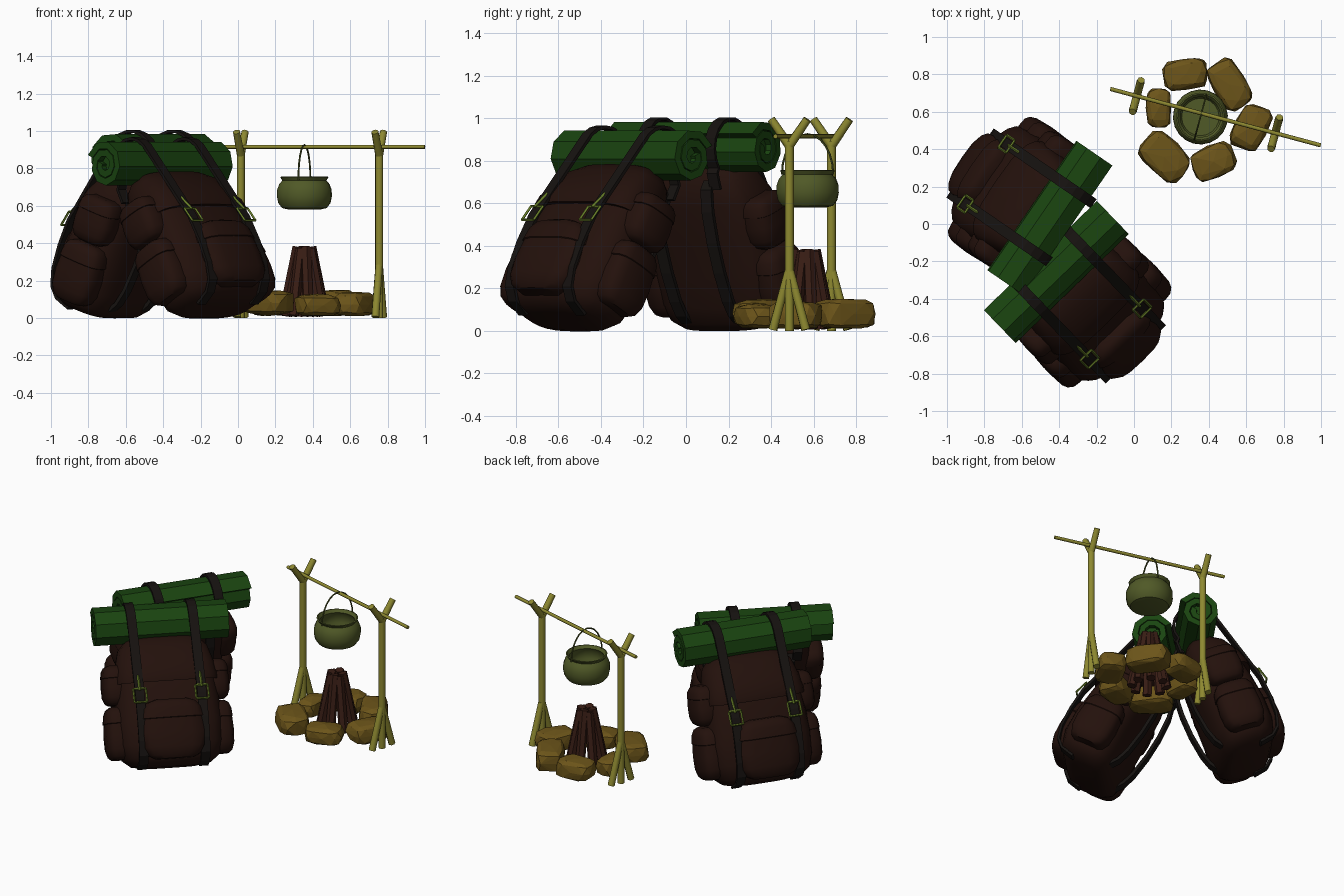
import bpy, bmesh, math, random
from mathutils import Matrix, Vector
from math import sin, cos, pi, radians

if "Cube" in bpy.data.objects:
    bpy.data.objects.remove(bpy.data.objects["Cube"])

random.seed(4)
COL = dict(cloth=(.017, .0055, .0035), roll=(.01, .058, .005), strap=(.008, .006, .005),
           brass=(.13, .2, .02), wood=(.27, .25, .03), iron=(.08, .1, .02),
           stone=(.15, .09, .01), log=(.04, .012, .007))
MATS = {}
for k, c in COL.items():
    MATS[k] = bpy.data.materials.new(k)
    MATS[k].diffuse_color = (*c, 1)


def finish(name, bm, mat, M=Matrix(), smooth=None):
    bmesh.ops.recalc_face_normals(bm, faces=bm.faces)
    me = bpy.data.meshes.new(name)
    bm.to_mesh(me)
    bm.free()
    ob = bpy.data.objects.new(name, me)
    bpy.context.collection.objects.link(ob)
    me.materials.append(MATS[mat])
    ob.matrix_world = M
    if smooth:
        bpy.ops.object.select_all(action='DESELECT')
        ob.select_set(True)
        bpy.context.view_layer.objects.active = ob
        bpy.ops.object.shade_smooth_by_angle(angle=radians(smooth))
    return ob


def loft(name, rings, mat, M=Matrix(), smooth=40):
    """Skin closed rings of points and cap both ends."""
    bm = bmesh.new()
    vs = [[bm.verts.new(p) for p in r] for r in rings]
    n = len(vs[0])
    for a, b in zip(vs, vs[1:]):
        for i in range(n):
            bm.faces.new((a[i], a[(i + 1) % n], b[(i + 1) % n], b[i]))
    bm.faces.new(vs[0])
    bm.faces.new(vs[-1])
    return finish(name, bm, mat, M, smooth)


def soft_ring(w, hw, d0, d1, cx=0, n=24, e=.62):
    """Rounded rectangle at height w; d is the outward depth (-y)."""
    f = lambda v: math.copysign(abs(v) ** e, v)
    return [(cx + hw * f(cos(2 * pi * i / n)),
             -(d0 + d1) / 2 + (d1 - d0) / 2 * f(sin(2 * pi * i / n)), w) for i in range(n)]


def pouch(name, cx, hw, d0, d1, w0, w1, M):
    """Puffy pocket with a slightly larger flap over its top."""
    rings, H, dm, hd = [], w1 - w0, (d0 + d1) / 2, (d1 - d0) / 2
    for t, s in ((0, .6), (.06, .82), (.2, .97), (.45, 1.0), (.68, .95), (.69, .99),
                 (.85, .93), (.95, .78), (1, .5)):
        rings.append(soft_ring(w0 + H * t, hw * s, dm - hd * s, dm + hd * s, cx, 16))
    return loft(name, rings, 'cloth', M)


def rods(name, segs, mat, M=Matrix(), sides=8):
    """Straight tapered rods (a, b, r0, r1) in one mesh."""
    bm = bmesh.new()
    for a, b, r0, r1 in segs:
        a, b = Vector(a), Vector(b)
        T = Matrix.Translation((a + b) / 2) @ (b - a).to_track_quat('Z', 'Y').to_matrix().to_4x4()
        bmesh.ops.create_cone(bm, cap_ends=True, segments=sides, radius1=r0, radius2=r1,
                              depth=(b - a).length, matrix=T)
    return finish(name, bm, mat, M, 50)


def ribbon(name, x, path, width, M, thick=.016):
    """Flat strap following (d, w) points."""
    bm = bmesh.new()
    rows = [[bm.verts.new((x + s * width / 2, -d, w)) for s in (-1, 1)] for d, w in path]
    for a, b in zip(rows, rows[1:]):
        bm.faces.new((a[0], a[1], b[1], b[0]))
    ob = finish(name, bm, 'strap', M)
    m = ob.modifiers.new('thickness', 'SOLIDIFY')
    m.thickness, m.offset = thick, 0


def bedroll(name, d, w, r, half, M):
    """Spiral sheet profile extruded along x."""
    n, turns, th = 9, 2.0, .038
    steps = int(n * turns)
    pt = lambda i, t: (r - .043 * i / n - t, 2 * pi * i / n + .9)
    prof = [pt(i, 0) for i in range(steps + 1)] + [pt(i, th) for i in range(steps, -1, -1)]
    rings = [[(x, -d + q * cos(a), w + q * sin(a)) for q, a in prof] for x in (-half, half)]
    loft(name, rings, 'roll', M, 25)
    rods(name + '_core', [((-half + .03, -d, w), (half - .03, -d, w), .05, .05)], 'roll', M)


def backpack(p, origin, yaw, tilt):
    M = (Matrix.Translation(origin) @ Matrix.Rotation(radians(yaw), 4, 'Z')
         @ Matrix.Rotation(radians(-tilt), 4, 'X'))
    # main sack and lid
    body = [(-.045, .16, .09, .27), (-.03, .25, .05, .33), (.015, .305, .015, .37),
            (.1, .33, 0, .395), (.25, .335, 0, .395), (.42, .32, 0, .375), (.6, .30, .005, .335),
            (.71, .265, .02, .28), (.76, .2, .06, .23)]
    loft(p + '_body', [soft_ring(*s) for s in body], 'cloth', M)
    lid = [(.49, .30, .08, .35), (.485, .32, .06, .385), (.52, .32, .05, .388),
           (.6, .308, .03, .362), (.7, .28, .03, .305), (.755, .23, .05, .25), (.775, .17, .08, .21)]
    loft(p + '_lid', [soft_ring(*s) for s in lid], 'cloth', M)
    # pockets
    pouch(p + '_front_pocket', 0, .2, .29, .468, .0, .37, M)
    for s, side in ((-1, 'left'), (1, 'right')):
        pouch(f'{p}_{side}_lower_pocket', s * .315, .09, .045, .315, .02, .35, M)
        pouch(f'{p}_{side}_upper_pocket', s * .31, .09, .05, .295, .36, .61, M)
    # bedroll on top
    rd, rw, rr = .145, .848, .138
    bedroll(p + '_bedroll', rd, rw, rr, .42, M)
    # front straps wrapped over the roll, buckles, shoulder straps
    arc = [(rd + (rr + .004) * cos(a), rw + (rr + .004) * sin(a))
           for a in (radians(20 + 20 * i) for i in range(10))]
    front = [(.25, -.045), (.34, -.02), (.39, .03), (.415, .12), (.42, .25), (.41, .4)]
    for s, side in ((-1, 'left'), (1, 'right')):
        x = s * .195
        ribbon(f'{p}_{side}_front_strap', x, front + arc + [(-.008, .78), (-.008, .7)], .058, M)
        q = [(x - .04, -.435, .36), (x + .04, -.435, .36), (x + .04, -.412, .445), (x - .04, -.412, .445)]
        seg = [(q[i], q[(i + 1) % 4], .007, .007) for i in range(4)]
        seg.append(((x, -.425, .435), (x, -.38, .53), .008, .008))
        rods(f'{p}_{side}_buckle', seg, 'brass', M, 4)
        ribbon(f'{p}_{side}_shoulder_strap', s * .15,
               [(.02, .73), (-.02, .7), (-.045, .6), (-.055, .45), (-.05, .3), (-.03, .15),
                (-.005, .07), (.03, .02)], .06, M, .02)


backpack('near_pack', (-.225, -.454, 0.0), 44, 28)
backpack('far_pack', (-.577, .12, 0.01), 235.5, 20)

# cooking frame: local x runs along the crossbar
F = Matrix.Translation((.385, .585, 0)) @ Matrix.Rotation(radians(-15), 4, 'Z')
for s, side in ((-1, 'left'), (1, 'right')):
    x = s * .383
    seg = [((x, 0, 0), (x, 0, .89), .022, .022)]
    for k in (-1, 1):
        seg.append(((x, 0, .87), (x, k * .088, .995), .022, .02))
        seg.append(((x, k * .08, .005), (x, k * .004, .28), .022, .02))
    rods(side + '_forked_post', seg, 'wood', F)
rods('crossbar', [((-.53, 0, .915), (.635, 0, .915), .011, .011)], 'wood', F)

# hanging pot with open mouth and wire handle
P = Matrix.Translation((.355, .572, 0)) @ Matrix.Rotation(radians(-15), 4, 'Z')
prof = [(.09, .581), (.12, .588), (.14, .615), (.147, .65), (.146, .685), (.135, .715), (.118, .735),
        (.130, .754), (.122, .756), (.108, .737), (.125, .71), (.13, .66), (.1, .605)]
loft('pot', [[(r * cos(2 * pi * i / 20), r * sin(2 * pi * i / 20), z) for i in range(20)]
             for r, z in prof], 'iron', P, 35)
hp = [(0, .125 * cos(pi * i / 12), .735 + .19 * sin(pi * i / 12)) for i in range(13)]
rods('pot_handle', [(a, b, .005, .005) for a, b in zip(hp, hp[1:])], 'iron', P, 6)

# stacked firewood
fire = Vector((.355, .57, 0))
logs = []
for i in range(8):
    a = 2 * pi * i / 8 + .2
    d = Vector((cos(a), sin(a), 0))
    logs.append((fire + d * .11 + Vector((0, 0, .012)),
                 fire + d * .037 + Vector((0, 0, .38 - .01 * (i % 2))), .031, .028))
rods('firewood', logs, 'log', sides=6)

# ring of rough faceted stones: x, y, length, width, height, angle
for x, y, l, w, h, a in ((.275, .80, .24, .165, .13, 8), (.51, .745, .28, .18, .14, -60),
                         (.625, .515, .26, .18, .13, 62), (.425, .335, .24, .18, .12, 22),
                         (.165, .36, .285, .2, .14, -45), (.13, .62, .21, .135, .125, 90)):
    bm = bmesh.new()
    bmesh.ops.create_icosphere(bm, subdivisions=2, radius=1)
    for v in bm.verts:
        v.co = Vector([math.copysign(abs(c) ** .55, c) * random.uniform(.92, 1.05) for c in v.co])
    for k, size in enumerate((l, w, h)):
        lo, hi = (f(v.co[k] for v in bm.verts) for f in (min, max))
        for v in bm.verts:
            v.co[k] = ((v.co[k] - lo) / (hi - lo) - (0 if k == 2 else .5)) * size
    hull = bmesh.ops.convex_hull(bm, input=bm.verts[:])
    inner = {g for g in hull['geom_interior'] if isinstance(g, bmesh.types.BMVert)}
    bmesh.ops.delete(bm, geom=list(inner), context='VERTS')
    finish('hearth_stone', bm, 'stone',
           Matrix.Translation((x, y, .01)) @ Matrix.Rotation(radians(a), 4, 'Z'))

for m in bpy.data.materials:
    if m.users and not m.is_grease_pencil:
        m.use_nodes = True
        m.node_tree.nodes["Principled BSDF"].inputs["Base Color"].default_value = m.diffuse_color
